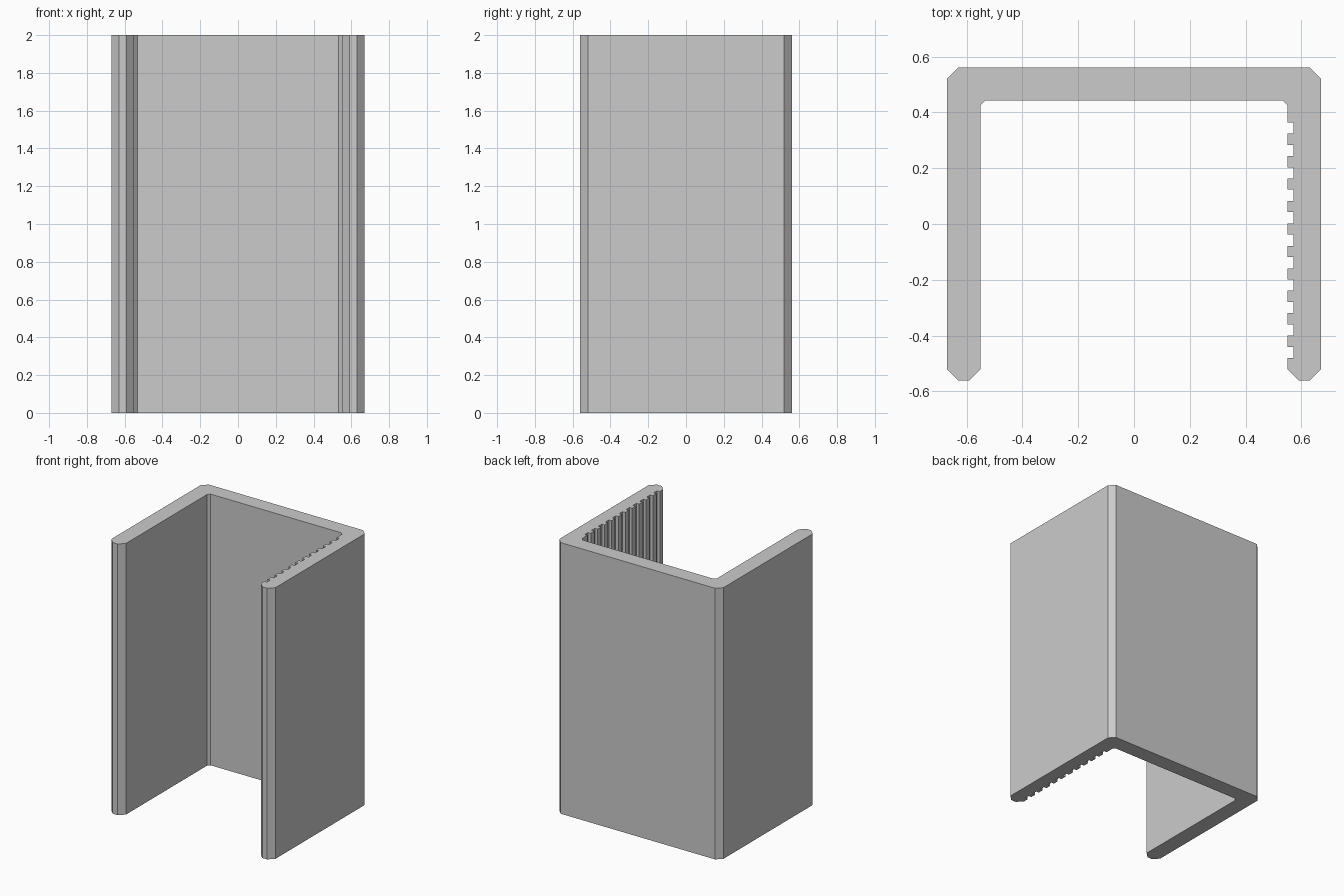
import bpy
import bmesh

cube = bpy.data.objects.get("Cube")
if cube:
    bpy.data.objects.remove(cube, do_unlink=True)

HEIGHT = 2.0
OUT_X, OUT_Y = 0.67, 0.56      # outer half width and half depth
IN_X, IN_Y = 0.55, 0.443       # inner wall faces
CHAMFER, FILLET = 0.04, 0.017  # outer and inner corner cuts
GROOVES, PITCH, DEPTH = 11, 0.0804, 0.022

# One plain grey
grey = bpy.data.materials.new("plain grey")
grey.use_nodes = True
colour = (0.6, 0.6, 0.6, 1.0)
grey.diffuse_color = colour
grey.node_tree.nodes["Principled BSDF"].inputs["Base Color"].default_value = colour

# Half of the channel section, from the inner back corner round to the outer back corner
tip = -OUT_Y + CHAMFER
inner = [(IN_X - FILLET, IN_Y), (IN_X, IN_Y - FILLET)]
outer = [(IN_X, tip), (IN_X + CHAMFER, -OUT_Y), (OUT_X - CHAMFER, -OUT_Y),
         (OUT_X, tip), (OUT_X, OUT_Y - CHAMFER), (OUT_X - CHAMFER, OUT_Y)]

# Square grooves down the inside of the left wall
ribs = []
for i in range(GROOVES):
    top = 0.364 - i * PITCH
    low = top - PITCH / 2
    ribs += [(IN_X, top), (IN_X + DEPTH, top), (IN_X + DEPTH, low), (IN_X, low)]

left = inner + ribs + outer
right = [(-x, y) for x, y in reversed(inner + outer)]
profile = left + right

# Extrude the section to full height
bm = bmesh.new()
base = bm.faces.new([bm.verts.new((x, y, 0)) for x, y in profile])
result = bmesh.ops.extrude_face_region(bm, geom=[base], use_keep_orig=True)
top_verts = [g for g in result["geom"] if isinstance(g, bmesh.types.BMVert)]
bmesh.ops.translate(bm, verts=top_verts, vec=(0, 0, HEIGHT))
bmesh.ops.recalc_face_normals(bm, faces=bm.faces)

mesh = bpy.data.meshes.new("ribbed_channel")
bm.to_mesh(mesh)
bm.free()
mesh.materials.append(grey)
bpy.context.scene.collection.objects.link(bpy.data.objects.new("ribbed_channel", mesh))
